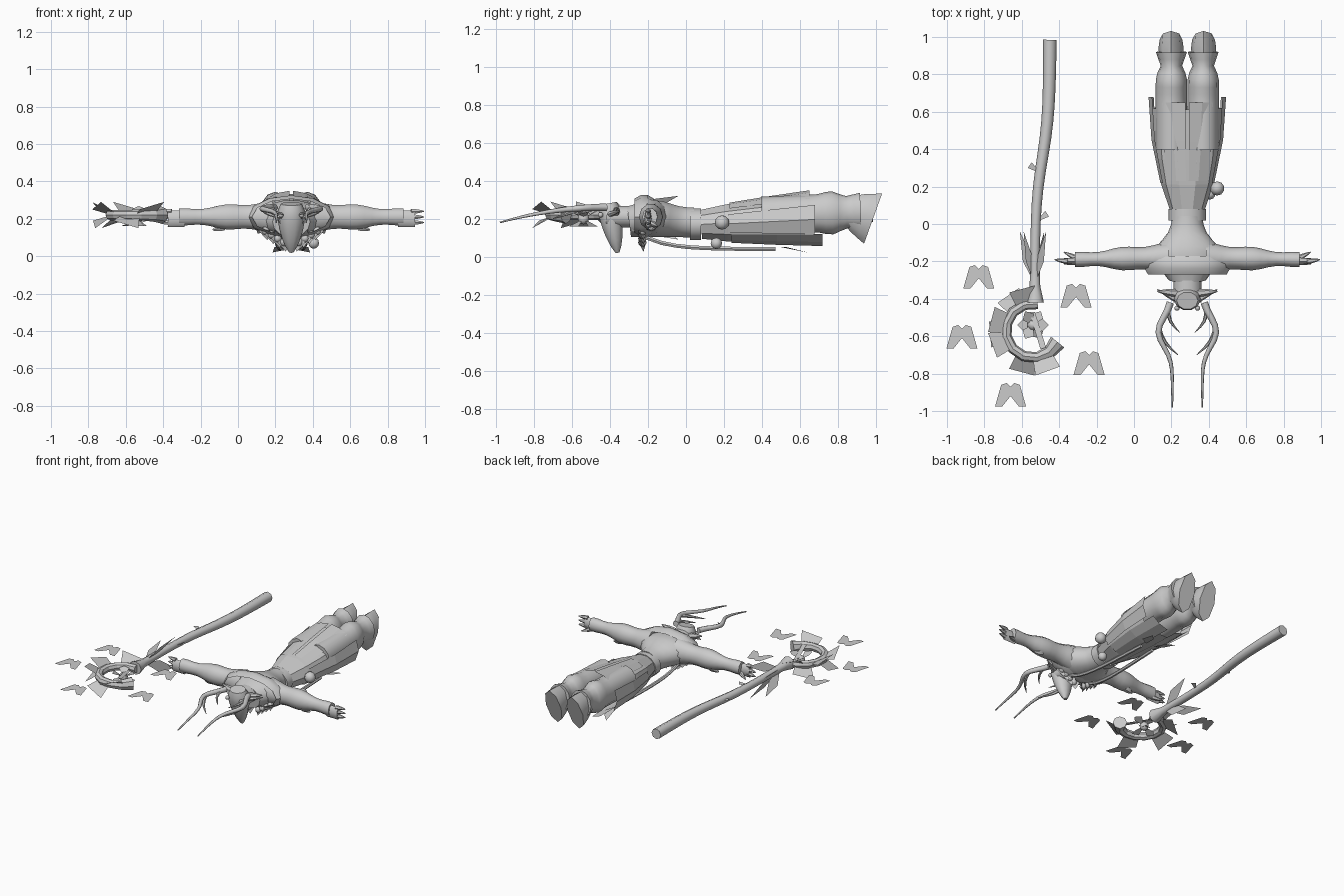
import bpy, math
from mathutils import Vector

old = bpy.data.objects.get("Cube")
if old:
    bpy.data.objects.remove(old)

shade = (.6, .6, .6, 1)
gray = bpy.data.materials.new("plain gray")
gray.use_nodes = True
gray.diffuse_color = shade
gray.node_tree.nodes["Principled BSDF"].inputs["Base Color"].default_value = shade

CENTRE = .285  # x of the figure's middle
LEVEL = .22    # height of the staff
UP = Vector((0, 0, 1))
BACK = Vector((0, 1, 0))


def mix(a, b, t):
    return a + (b - a) * t


def bump(value, peak, spread):
    return math.exp(-((value - peak) / spread) ** 2)


def polar(degrees):
    angle = math.radians(degrees)
    return Vector((math.cos(angle), math.sin(angle), 0))


def build(name, verts, faces, smooth=False):
    mesh = bpy.data.meshes.new(name)
    mesh.from_pydata(verts, [], faces)
    mesh.materials.append(gray)
    part = bpy.data.objects.new(name, mesh)
    bpy.context.collection.objects.link(part)
    if smooth:
        bpy.ops.object.select_all(action='DESELECT')
        part.select_set(True)
        bpy.context.view_layer.objects.active = part
        bpy.ops.object.shade_smooth_by_angle(angle=math.radians(50))


def sweep(name, rule, start, end, steps=8, sides=10, smooth=True, up=UP, caps=True):
    """Skin elliptical rings; rule(s) gives x, y, z, half width, half height."""
    rings = [rule(mix(start, end, i / steps)) for i in range(steps + 1)]
    points = [Vector(ring[:3]) for ring in rings]
    verts, faces = [], []
    for i, (point, ring) in enumerate(zip(points, rings)):
        along = (points[min(i + 1, steps)] - points[max(i - 1, 0)]).normalized()
        across = along.cross(up).normalized()
        rise = across.cross(along)
        for k in range(sides):
            angle = math.tau * k / sides
            verts.append(point + across * ring[3] * math.cos(angle) + rise * ring[-1] * math.sin(angle))
    for i in range(steps):
        low, high = i * sides, (i + 1) * sides
        for k in range(sides):
            j = (k + 1) % sides
            faces.append((low + k, high + k, high + j, low + j))
    if caps:
        faces.append(tuple(range(sides)))
        faces.append(tuple(reversed(range(steps * sides, len(verts)))))
    build(name, verts, faces, smooth)


def spike(name, root, tip, radius, side=1, bend=0.0):
    """Tapered horn from root to tip, bowed sideways by bend."""
    def rule(t):
        x, y, z = (mix(a, b, t) for a, b in zip(root, tip))
        x += bend * math.sin(math.pi * t)
        return CENTRE + side * x, y, z, radius * (1 - .85 * t * t)
    sweep(name, rule, 0, 1, steps=4, sides=6)


def plate(name, points):
    build(name, points, [tuple(range(len(points)))])


def ball(name, x, y, z, radius):
    bpy.ops.mesh.primitive_uv_sphere_add(segments=10, ring_count=6, radius=radius, location=(x, y, z))
    bpy.context.object.name = name
    bpy.context.object.data.materials.append(gray)
    bpy.ops.object.shade_smooth()


def torso(y):
    chest = bump(y, -.17, .1)
    return CENTRE, y, mix(.18, .2, chest), .08 + .11 * chest, .08 + .02 * chest


def skirt(y):
    t = (y - .08) / .54
    return CENTRE, y, mix(.17, .2, t), .095 + .09 * math.sin(1.6 * t ** .8), .08 + .06 * t ** .7


def panel(name, side, first, last, start, end, flare):
    """Stiff cloth panel that follows the skirt and stands off at its hem."""
    verts = []
    for i in range(3):
        x, y, z, wide, high = skirt(mix(start, end, i / 2))
        off = mix(1.02, flare, i / 2)
        for k in range(3):
            ray = polar(mix(first, last, k / 2)) * off
            verts.append((x + side * wide * ray.x, y, z + high * ray.y))
    build(name, verts, [(r + k, r + k + 1, r + k + 4, r + k + 3) for r in (0, 3) for k in (0, 1)])


# Torso, neck, belt, collar and skirt
sweep("torso", torso, -.3, .04, sides=14)
sweep("neck", lambda y: (CENTRE, y, .21, .075, .06), -.42, -.22, steps=2)
sweep("waist_band", lambda y: (CENTRE, y, .17, .1, .085), .02, .08, steps=1, sides=14)
sweep("collar", lambda y: (CENTRE, y, .21, .26 + .2 * y + .02 * bump(y, -.22, .04), .09 + .03 * bump(y, -.22, .04)),
      -.27, -.17, steps=3, sides=12, caps=False)
sweep("skirt", skirt, .08, .62, steps=4, smooth=False, caps=False)


# Head with a long downward muzzle
def head(t):
    wide = .012 + .11 * (t + .05) ** .3 * (1 - t) ** .8
    return CENTRE, mix(-.41, -.36, t), mix(.28, .02, t), wide, wide * .85


sweep("head", head, 0, 1, up=BACK)


for side, word in ((1, "left"), (-1, "right")):
    # Arm with swelling elbow, then the open hand
    def arm(x):
        t = (x - .1) / .5
        thick = mix(.078, .033, t) + .007 * math.cos(4 * math.pi * t)
        return CENTRE + side * x, -.18 - .01 * t, .21, thick, thick + .007

    def palm(x):
        return CENTRE + side * x, -.2, .2, mix(.05, .015, x / .7), .045

    sweep(word + "_arm", arm, .1, .6, steps=12)
    sweep(word + "_palm", palm, .57, .66, steps=2, sides=8)
    for i in range(3):
        z = .18 + .03 * i
        spike(f"{word}_finger_{i}", (.64, -.2, z), (.71, -.19, z), .015, side)
    spike(word + "_thumb", (.58, -.19, .18), (.66, -.15, .16), .016, side)
    spike(word + "_elbow_wrap", (.36, -.18, .16), (.42, -.18, .14), .025, side)

    # Leg with knee and ankle, then the tall flat-soled foot
    def leg(y):
        ankle, knee = bump(y, .85, .04), bump(y, .76, .04)
        return CENTRE + side * .085, y, mix(.2, .24, y), .084 - .027 * ankle, .1 + .015 * knee - .015 * ankle

    def foot(y):
        t = (y - .86) / .125
        return CENTRE + side * .087, y, mix(.245, .2, t), .055 + .012 * math.sin(2.6 * t), mix(.08, .14, t ** .8)

    sweep(word + "_leg", leg, .4, .92, steps=14, sides=12)
    sweep(word + "_foot", foot, .86, .985, steps=3, sides=8)

    # Skirt panels around the back, side and underside
    panel(word + "_back_panel", side, 87, 45, .23, .65, 1.04)
    panel(word + "_side_panel", side, 25, -30, .22, .68, 1.13)
    panel(word + "_lower_panel", side, -35, -80, .24, .72, 1.03)
    plate(word + "_hanging_leaf", [(CENTRE + side * x, y, z) for x, y, z in
                                   ((.03, .5, .05), (.09, .53, .05), (.1, .65, .02), (.05, .6, .03))])

    # Antler sweeping out and forward, with inner prongs
    def antler(t):
        return (CENTRE + side * (.08 + .075 * bump(t, .28, .2)), mix(-.42, -.98, t),
                .26 - .08 * t * t, mix(.02, .004, t))

    sweep(word + "_antler", antler, 0, 1, steps=14, sides=8)
    spike(word + "_prong", (.15, -.56, .25), (.05, -.7, .2), .012, side, .02)
    spike(word + "_brow_prong", (.1, -.46, .26), (.04, -.58, .22), .011, side, .02)

    # Ear, horn and eye
    spike(word + "_ear", (.05, -.37, .23), (.16, -.36, .26), .022, side)
    spike(word + "_horn", (.05, -.41, .22), (.16, -.35, .24), .015, side)
    ball(word + "_eye", CENTRE + side * .055, -.45, LEVEL, .014)

    # Long cord, beads and leafy garland under the chest
    def cord(y):
        return CENTRE + side * (.07 - .05 * y), y, .04 + .1 * math.exp(-8 * (y + .27)), .012

    sweep(word + "_cord", cord, -.28, .47, steps=10, sides=6)
    for i in range(4):
        bead = Vector((CENTRE + side * (.04 + .033 * i), -.23, .075 + .02 * i))
        ball(f"{word}_bead_{i}", *bead, .022)
        out = Vector((side * .035, -.02, 0))
        plate(f"{word}_garland_leaf_{i}", [bead + UP * .03, bead + out, bead - UP * .05 - out * .3, bead - out])

# Pouches at the belt
ball("belt_pouch", CENTRE + .16, .19, .18, .038)
ball("belt_gourd", CENTRE + .12, .16, .07, .03)


# Gently bent staff ending in a round crook
def staff(y):
    return -.49 + .04 * math.tanh(4 * y - 1.4), y, LEVEL, .026 + .011 * max(y, 0) + .022 * bump(y, -.42, .06)


HOOK = Vector((-.54, -.57, LEVEL))


def crook(degrees):
    return *(HOOK + polar(degrees) * .145), .028 + .018 * bump(degrees, 335, 30)


sweep("staff", staff, .985, -.42, steps=16, sides=8)
sweep("staff_crook", crook, 80, 335, steps=9, sides=8, smooth=False)

# Tilted square leaves fanned around the crook
for i, degrees in enumerate((105, 125, 165, 185, 200, 255, 290)):
    out, across = polar(degrees), polar(degrees + 90)
    lift = UP * .05 * (-1) ** i
    root = HOOK + out * .13
    tip = root + out * .1 + lift
    plate(f"crook_leaf_{i}", [root - across * .05, root + across * .05, tip + across * .07 + lift * .4,
                              tip - across * .07 - lift * .4])

# Blossom and ribbon inside the crook
blossom = HOOK + Vector((0, .03, -.02))
ball("blossom_core", *blossom, .03)
for i in range(6):
    out, across = polar(60 * i), polar(60 * i + 90) * .035
    middle = blossom + out * .05 + UP * .04 * (-1) ** i
    plate(f"blossom_petal_{i}", [blossom, middle + across, middle + out * .035, middle - across])
plate("crook_ribbon", [HOOK + Vector(p) for p in ((-.02, .1, 0), (.01, .1, 0), (.07, -.09, .03), (.04, -.1, .03))])

# Long leaves and twigs along the shaft
root = Vector((-.53, -.32, LEVEL))
for i, (x, z) in enumerate(((-.08, -.08), (-.06, .04), (.06, .1), (.05, -.13))):
    lean = Vector((x, 0, z))
    plate(f"shaft_leaf_{i}", [root, root + BACK * .12 + lean * .8, root + BACK * .28 + lean,
                              root + BACK * .16 + lean * .3])
for i, y in enumerate((.3, .04)):
    turn = Vector((.07 * (-1) ** (i + 1), 0, .02))
    shaft = Vector(staff(y)[:3])
    plate(f"shaft_twig_{i}", [shaft - BACK * .03, shaft + turn, shaft + turn * .7 + BACK * .03])

# Flat moths hovering around the crook
half = [(0, .04), (.02, .06), (.05, .05), (.083, -.066), (.045, -.066), (0, -.01)]
outline = half + [(-x, y) for x, y in half[-2:0:-1]]
for i, (x, y) in enumerate(((-.83, -.28), (-.31, -.38), (-.92, -.6), (-.24, -.74), (-.66, -.91))):
    plate(f"moth_{i}", [(x + a, y + b, LEVEL) for a, b in outline])
